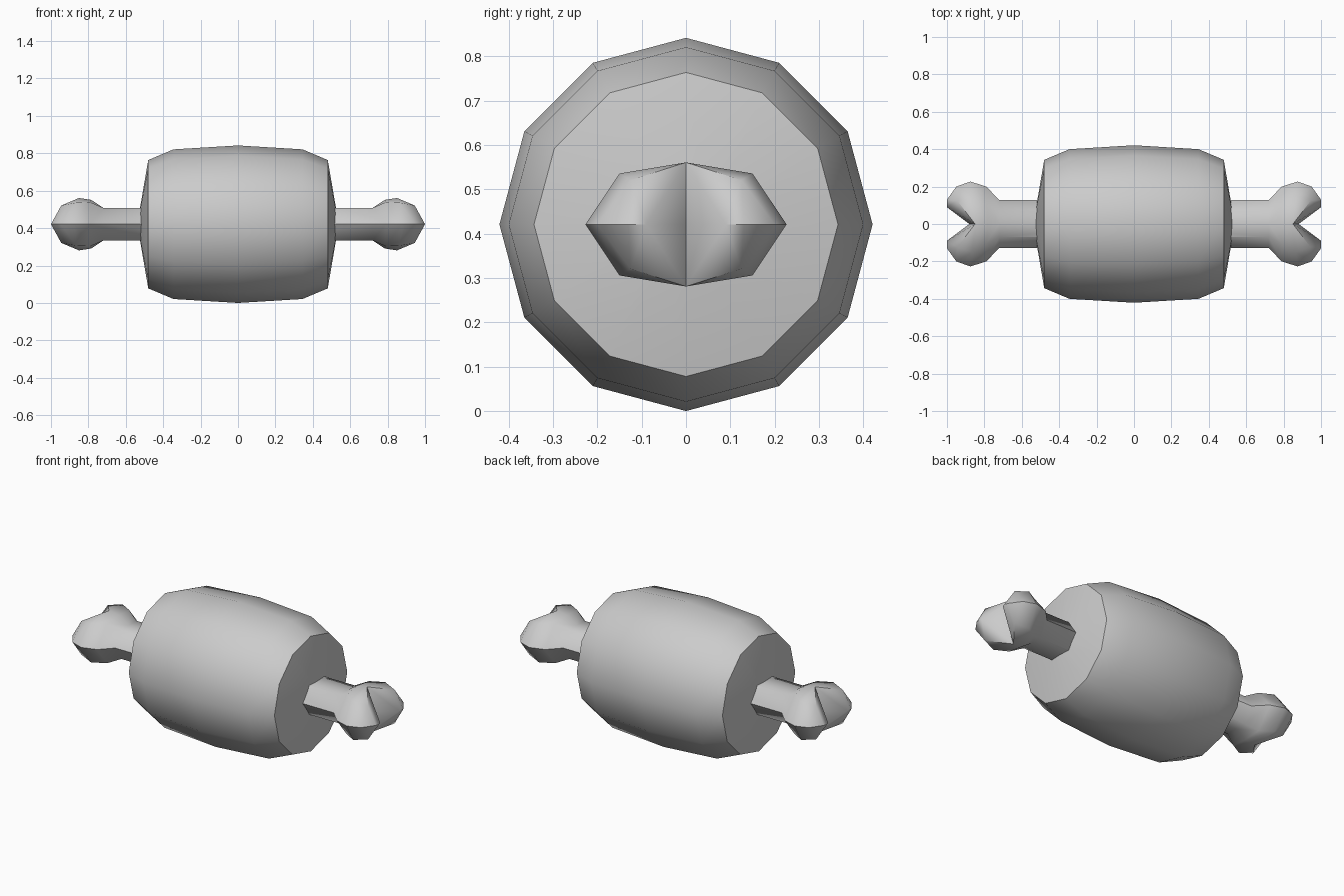
import bpy, bmesh, math
from itertools import product

if "Cube" in bpy.data.objects:
    bpy.data.objects.remove(bpy.data.objects["Cube"])

CZ = 0.421  # height of the long axis

grey = bpy.data.materials.new("light grey")
grey.diffuse_color = (0.6, 0.6, 0.6, 1)
grey.use_nodes = True
grey.node_tree.nodes["Principled BSDF"].inputs["Base Color"].default_value = grey.diffuse_color


def finish(bm, name, angle):
    bmesh.ops.remove_doubles(bm, verts=bm.verts, dist=0.0005)
    bmesh.ops.recalc_face_normals(bm, faces=bm.faces)
    mesh = bpy.data.meshes.new(name)
    bm.to_mesh(mesh)
    bm.free()
    mesh.materials.append(grey)
    obj = bpy.data.objects.new(name, mesh)
    bpy.context.collection.objects.link(obj)
    obj.location.z = CZ
    bpy.ops.object.select_all(action='DESELECT')
    obj.select_set(True)
    bpy.context.view_layer.objects.active = obj
    bpy.ops.object.shade_smooth_by_angle(angle=math.radians(angle))


# Meat: twelve-sided barrel with shallow conical ends
half = [(0.525, 0.08), (0.48, 0.343), (0.345, 0.4)]
profile = [(-x, r) for x, r in half] + [(0, 0.421)] + half[::-1]
bm = bmesh.new()
rings = []
for x, r in profile:
    rings.append([bm.verts.new((x, r * math.sin(k * math.pi / 6), r * math.cos(k * math.pi / 6)))
                  for k in range(12)])
for a, b in zip(rings, rings[1:]):
    for k in range(12):
        n = (k + 1) % 12
        bm.faces.new((a[k], a[n], b[n], b[k]))
bm.faces.new(rings[0])
bm.faces.new(rings[-1])
finish(bm, "meat", 35)

# Bone: one eighth of the shaft and forked knuckle, mirrored on all axes
P = {
    "s0": (0, 0, 0.087), "s1": (0, 0.07, 0.087), "s2": (0, 0.128, 0),
    "h": (0.72, 0, 0.087), "i": (0.72, 0.07, 0.087), "a": (0.72, 0.128, 0),
    "n": (0.785, 0, 0.13), "k": (0.79, 0.105, 0.118), "b": (0.79, 0.2, 0),
    "j": (0.85, 0, 0.14), "l": (0.865, 0.15, 0.115), "c": (0.875, 0.227, 0),
    "m": (0.945, 0.125, 0.1), "d": (0.95, 0.2, 0),
    "e": (1, 0.13, 0), "f": (1, 0.09, 0), "g": (0.88, 0, 0),
}
FACES = ["s0 s1 i h", "s1 s2 a i", "h i k n", "i a b k", "n k l j", "k b c l",
         "l c d m", "m d e", "m e f", "j l m", "j m f", "j f g"]
bm = bmesh.new()
for sx, sy, sz in product((1, -1), repeat=3):
    v = {n: bm.verts.new((x * sx, y * sy, z * sz)) for n, (x, y, z) in P.items()}
    for f in FACES:
        bm.faces.new([v[n] for n in f.split()])
finish(bm, "bone", 50)
